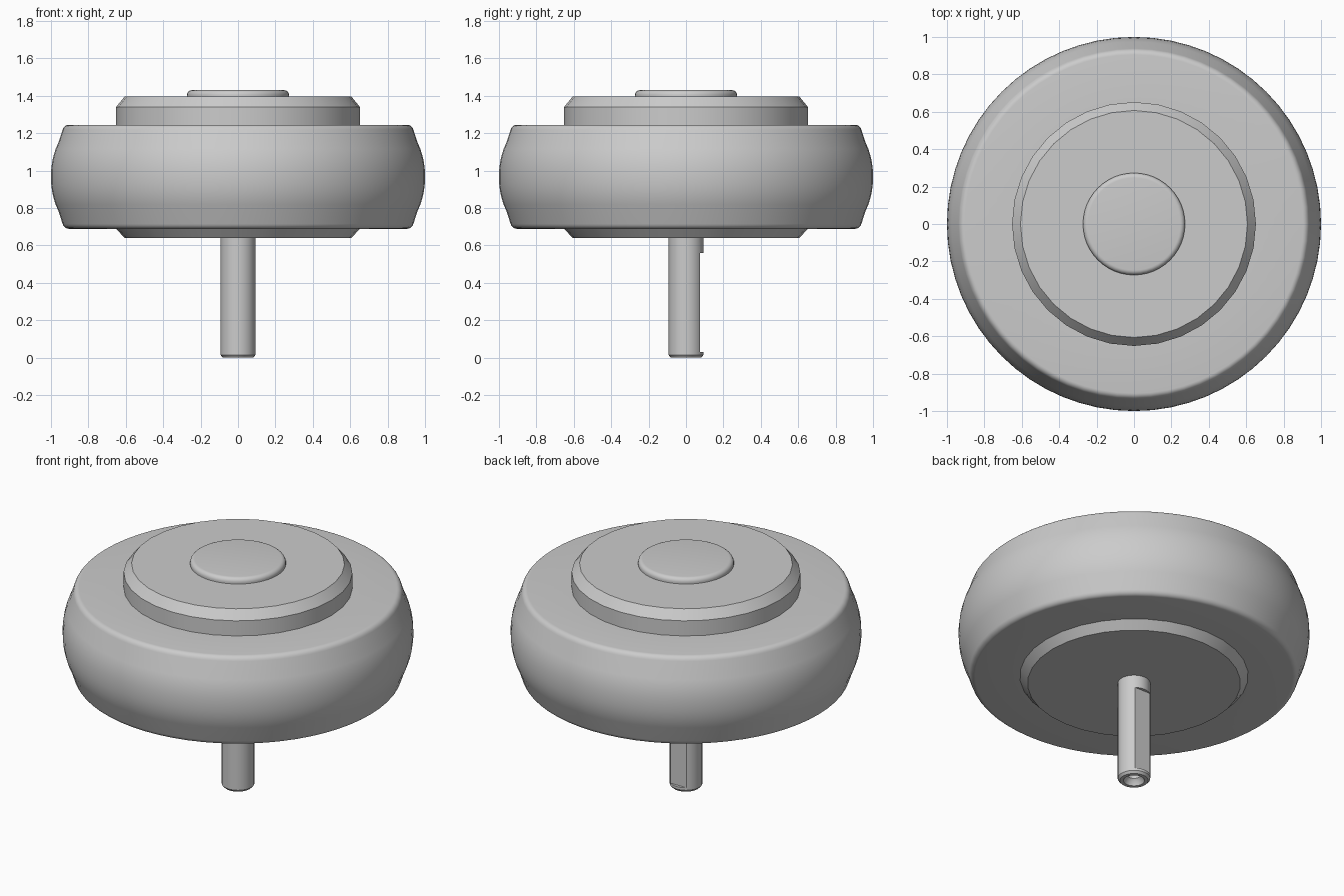
import bpy, bmesh, math

cube = bpy.data.objects.get("Cube")
if cube:
    bpy.data.objects.remove(cube, do_unlink=True)

grey = bpy.data.materials.new("plain grey")
grey.use_nodes = True
colour = (0.6, 0.6, 0.6, 1)
grey.diffuse_color = colour
grey.node_tree.nodes["Principled BSDF"].inputs["Base Color"].default_value = colour


def arc(r, z, rx, rz, start, end, steps):
    """Points on an elliptical arc in the (radius, height) plane."""
    angles = [math.radians(start + (end - start) * i / steps) for i in range(steps + 1)]
    return [(r + rx * math.cos(a), z + rz * math.sin(a)) for a in angles]


def lathe(name, profile, sides):
    """Spin a bottom-to-top profile around z; ends on the axis are closed."""
    bm = bmesh.new()
    verts = [bm.verts.new((r, 0, z)) for r, z in profile]
    edges = [bm.edges.new(pair) for pair in zip(verts, verts[1:])]
    bmesh.ops.spin(bm, geom=verts + edges, axis=(0, 0, 1), cent=(0, 0, 0),
                   angle=math.tau, steps=sides, use_duplicate=False)
    bmesh.ops.remove_doubles(bm, verts=bm.verts, dist=0.0001)
    bmesh.ops.recalc_face_normals(bm, faces=bm.faces)
    mesh = bpy.data.meshes.new(name)
    bm.to_mesh(mesh)
    bm.free()
    mesh.materials.append(grey)
    obj = bpy.data.objects.new(name, mesh)
    bpy.context.collection.objects.link(obj)
    return obj


def smooth(obj, degrees=30):
    bpy.ops.object.select_all(action='DESELECT')
    obj.select_set(True)
    bpy.context.view_layer.objects.active = obj
    bpy.ops.object.shade_smooth_by_angle(angle=math.radians(degrees))


# Tyre: flat sides, rounded shoulders and a bulging tread
mid, half = 0.967, 0.278
lower = arc(0.905, mid - half + 0.04, 0.035, 0.04, -90, -20, 5)
tread = [(1 - 0.062 * abs(t) ** 2.2, mid + t * (half - 0.053))
         for t in [i / 6 for i in range(-5, 6)]]
upper = [(r, 2 * mid - z) for r, z in reversed(lower)]
tyre = lathe("tyre", [(0.6, mid - half)] + lower + tread + upper + [(0.6, mid + half)], 64)
smooth(tyre, 40)

# Hub: drum with a chamfer at each end
hub = lathe("hub", [(0, 0.64), (0.607, 0.64), (0.652, 0.69),
                    (0.652, 1.34), (0.607, 1.395), (0, 1.395)], 32)
smooth(hub)

# Cap: low rounded disc on top of the hub
cap = lathe("hub_cap", [(0, 1.38), (0.273, 1.38), (0.273, 1.402)]
            + arc(0.247, 1.404, 0.026, 0.026, 10, 90, 5) + [(0, 1.43)], 48)
smooth(cap, 35)

# Axle: chamfered pin with a stepped bore in its lower end
axle = lathe("axle", [(0, 0.09), (0.036, 0.09), (0.036, 0.035), (0.05, 0.022),
                      (0.06, 0), (0.081, 0), (0.093, 0.014), (0.093, 0.67), (0, 0.67)], 32)

# Flat milled along the back of the axle
bpy.ops.mesh.primitive_cube_add(size=1, location=(0, 0.125, 0.295))
cutter = bpy.context.object
cutter.name = "axle_flat_cutter"
cutter.scale = (0.3, 0.1, 0.53)
cutter.hide_render = True
cutter.hide_viewport = True
cutter.display_type = 'WIRE'
cut = axle.modifiers.new("flat", 'BOOLEAN')
cut.operation = 'DIFFERENCE'
cut.solver = 'EXACT'
cut.object = cutter
bpy.ops.object.select_all(action='DESELECT')
axle.select_set(True)
bpy.context.view_layer.objects.active = axle
bpy.context.view_layer.update()
bpy.ops.object.modifier_apply(modifier=cut.name)
bpy.data.objects.remove(cutter, do_unlink=True)
smooth(axle, 25)
